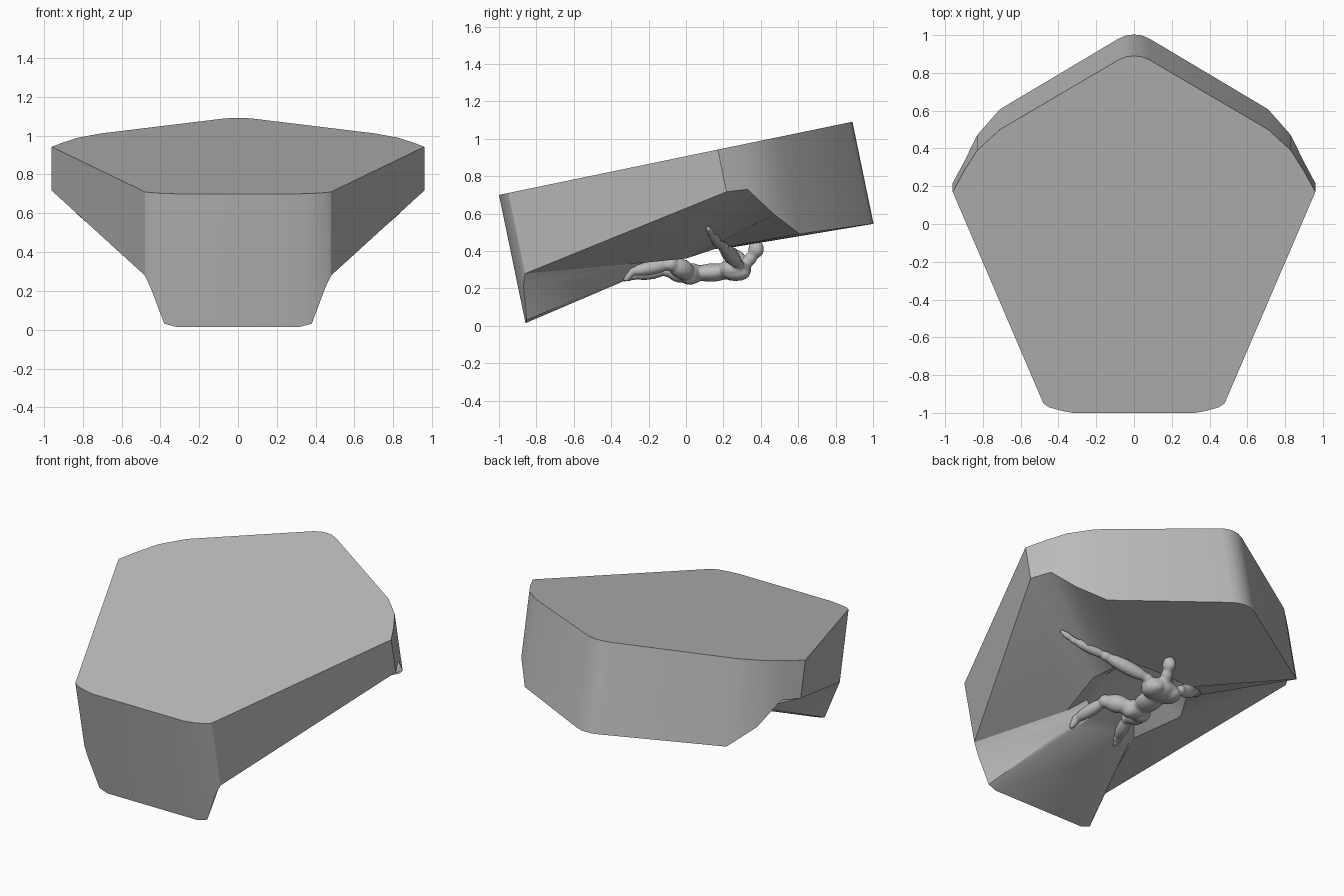
import bpy, bmesh, math
from mathutils import Vector, Matrix

cube = bpy.data.objects.get("Cube")
if cube:
    bpy.data.objects.remove(cube, do_unlink=True)

stone = bpy.data.materials.new("stone grey")
stone.use_nodes = True
GREY = (0.5, 0.5, 0.5, 1)
stone.diffuse_color = GREY
stone.node_tree.nodes["Principled BSDF"].inputs["Base Color"].default_value = GREY


def finish(bm, name, angle):
    bmesh.ops.recalc_face_normals(bm, faces=bm.faces)
    mesh = bpy.data.meshes.new(name)
    bm.to_mesh(mesh)
    bm.free()
    mesh.materials.append(stone)
    ob = bpy.data.objects.new(name, mesh)
    bpy.context.collection.objects.link(ob)
    bpy.ops.object.select_all(action='DESELECT')
    ob.select_set(True)
    bpy.context.view_layer.objects.active = ob
    bpy.ops.object.shade_smooth_by_angle(angle=math.radians(angle))
    return ob


# Half outline of the tilted slab: top x, top y, wall depth, then inner x, y, z
half = [
    (0.00, 0.89, .557, 0.00, .25, .42),
    (0.04, 0.886, .557, 0.03, .25, .42),
    (0.08, 0.87, .555, 0.06, .25, .42),
    (0.71, 0.50, .53, 0.22, .24, .42),
    (0.83, 0.39, .40, 0.27, .15, .41),
    (0.90, 0.28, .24, 0.33, .03, .37),
    (0.96, 0.17, .23, 0.33, .00, .36),
    (0.48, -.95, .44, 0.25, -.30, .33),
    (0.45, -.97, .50, 0.23, -.31, .31),
    (0.38, -.99, .685, 0.20, -.32, .26),
    (0.32, -1.0, .70, 0.18, -.33, .24),
]
outline = half + [(-p[0], p[1], p[2], -p[3], *p[4:]) for p in reversed(half[1:])]

# Boulder: top, square walls, faces running to the middle, shallow pocket
tilt = math.atan2(0.39, 1.885)
down = Vector((0, math.sin(tilt), -math.cos(tilt)))
bm = bmesh.new()
rings = [[], [], [], []]
for x, y, depth, ix, iy, iz in outline:
    top = Vector((x, y, 0.907 + 0.207 * y))
    inner = Vector((ix, iy, iz))
    pocket = Vector((ix * .7, iy * .7, iz + .06))
    for ring, co in zip(rings, (top, top + down * depth, inner, pocket)):
        ring.append(bm.verts.new(co))
count = len(outline)
for upper, lower in zip(rings, rings[1:]):
    for i in range(count):
        j = (i + 1) % count
        bm.faces.new((upper[i], upper[j], lower[j], lower[i]))
bm.faces.new(rings[0])
bm.faces.new(rings[3])
finish(bm, "boulder", 25)

# Climber: muscle shapes strung between joints and fused
bm = bmesh.new()


def ball(centre, radii, turn=None):
    matrix = Matrix.Translation(centre)
    if turn:
        matrix = matrix @ turn
    bmesh.ops.create_uvsphere(bm, u_segments=14, v_segments=9, radius=1,
                              matrix=matrix @ Matrix.Diagonal((*radii, 1)))


def muscle(a, b, width, thick=None):
    a, b = Vector(a), Vector(b)
    turn = (b - a).to_track_quat('Z', 'Y').to_matrix().to_4x4()
    ball((a + b) / 2, (width, thick or width, (b - a).length * .56), turn)


def limb(joints, widths):
    for a, b, w in zip(joints, joints[1:], widths):
        muscle(a, b, w)
        for joint in (a, b):
            ball(joint, (w * .72,) * 3)


limb([(.06, .03, .28), (.15, -.08, .33), (.19, -.29, .29), (.20, -.32, .25)],
     [.055, .038, .022])
limb([(-.05, .03, .27), (-.04, -.10, .30), (-.11, -.28, .27), (-.13, -.33, .25)],
     [.055, .038, .022])
limb([(.13, .28, .33), (.38, .20, .42), (.57, .14, .48), (.64, .12, .52)],
     [.042, .03, .02])
limb([(-.09, .31, .32), (-.24, .25, .39), (-.34, .16, .46), (-.38, .12, .50)],
     [.042, .03, .02])
ball((0, .03, .28), (.085, .07, .055))
muscle((0, .04, .28), (.01, .24, .29), .075, .05)
ball((.02, .26, .30), (.13, .09, .06))
for side in (-1, 1):
    ball((.02 + side * .06, .27, .28), (.06, .075, .04))
    ball((.005 + side * .04, .02, .26), (.05, .05, .042))
muscle((.03, .31, .32), (.05, .37, .39), .035)
ball((.05, .375, .41), (.038, .043, .048))
climber = finish(bm, "climber", 180)
fuse = climber.modifiers.new("fuse", 'REMESH')
fuse.mode = 'VOXEL'
fuse.voxel_size = 0.009
fuse.use_smooth_shade = True
soften = climber.modifiers.new("soften", 'SMOOTH')
soften.iterations = 3
